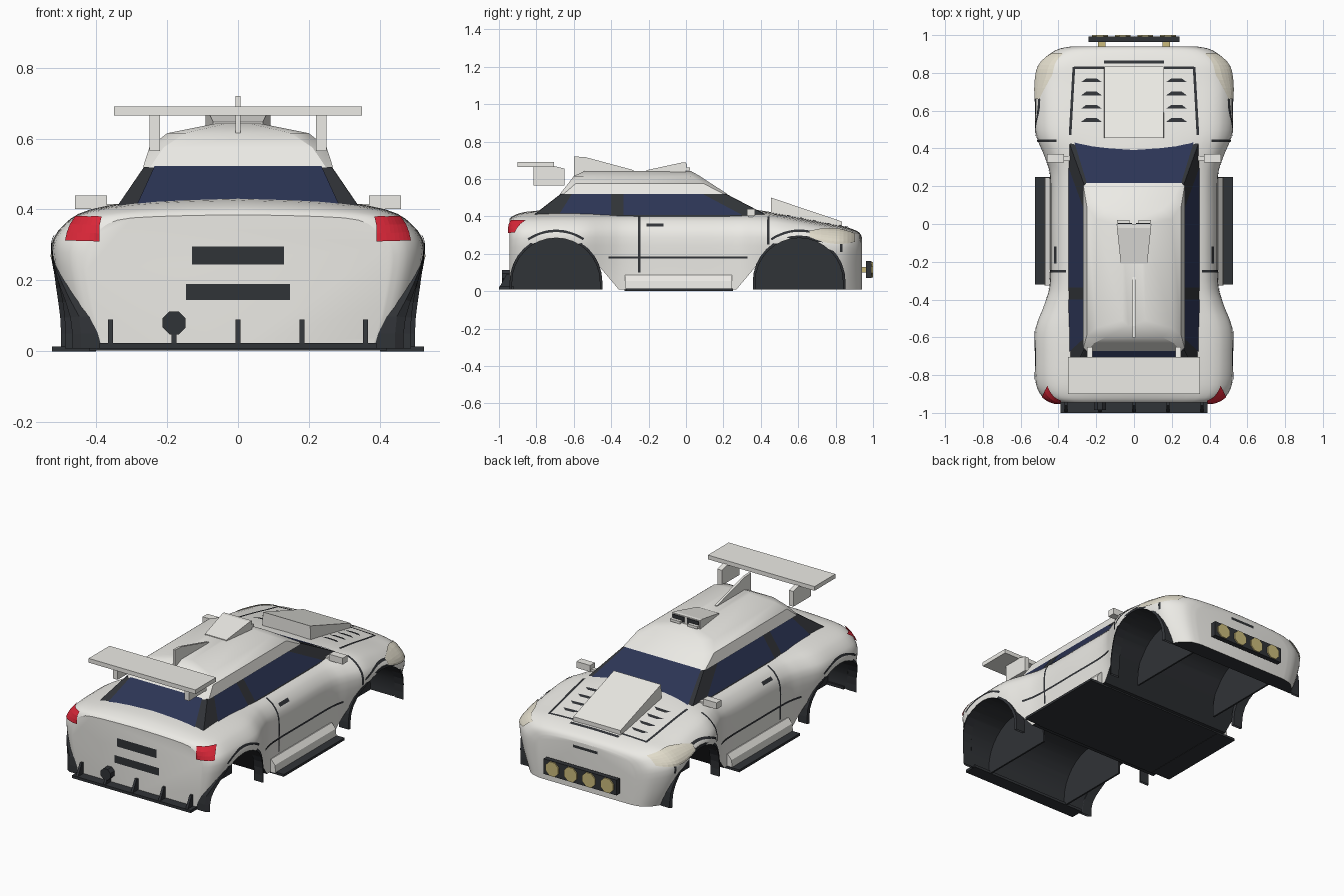
import bpy, bmesh, math
from mathutils import Vector
from mathutils.bvhtree import BVHTree

if "Cube" in bpy.data.objects:
    bpy.data.objects.remove(bpy.data.objects["Cube"])

def mat(name, *c):
    m = bpy.data.materials.new(name)
    m.diffuse_color = (*c, 1)
    m.use_nodes = True
    m.node_tree.nodes["Principled BSDF"].inputs["Base Color"].default_value = m.diffuse_color
    return m
WHITE = mat("white_paint", .84, .83, .79)
DARK = mat("dark_trim", .03, .033, .038)
GLASS = mat("navy_glass", .025, .035, .09)
RED = mat("red_lens", .7, .02, .04)
YELLOW = mat("yellow_lens", .6, .5, .2)
CREAM = mat("cream_lens", .76, .72, .6)

def obj(name, verts, faces, *mats, smooth=None):
    me = bpy.data.meshes.new(name)
    me.from_pydata([tuple(v) for v in verts], [], faces)
    for m in mats:
        me.materials.append(m)
    bm = bmesh.new(); bm.from_mesh(me)
    bmesh.ops.recalc_face_normals(bm, faces=bm.faces)
    bm.to_mesh(me); bm.free()
    o = bpy.data.objects.new(name, me)
    bpy.context.collection.objects.link(o)
    if smooth:
        shade(o, smooth)
    return o

def shade(o, angle):
    bpy.ops.object.select_all(action='DESELECT')
    o.select_set(True)
    bpy.context.view_layer.objects.active = o
    bpy.ops.object.shade_smooth_by_angle(angle=math.radians(angle))

def loft(name, rings, *mats, smooth=None):
    n = len(rings[0])
    faces = [(i*n+j, i*n+(j+1) % n, (i+1)*n+(j+1) % n, (i+1)*n+j)
             for i in range(len(rings)-1) for j in range(n)]
    faces += [tuple(range(n)), tuple(range((len(rings)-1)*n, len(rings)*n))]
    return obj(name, sum(rings, []), faces, *mats, smooth=smooth)

def prism(name, yz, x0, x1, *mats):
    return loft(name, [[(x, y, z) for y, z in yz] for x in (x0, x1)], *mats)

def box(name, x0, x1, y0, y1, z0, z1, m):
    return prism(name, [(y0, z0), (y1, z0), (y1, z1), (y0, z1)], x0, x1, m)

def spline(pts, n):
    """Catmull-Rom through tuples."""
    out = []
    for i in range(len(pts)-1):
        a, b, c, d = pts[max(i-1, 0)], pts[i], pts[i+1], pts[min(i+2, len(pts)-1)]
        for k in range(n):
            t = k/n
            out.append(tuple(.5*(2*q+(r-p)*t+(2*p-5*q+4*r-s)*t*t+(3*q-p-3*r+s)*t**3)
                             for p, q, r, s in zip(a, b, c, d)))
    return out + [pts[-1]]

# Lower body: y, half width, bottom half width, shoulder height, crown height
SECT = [(-.945, .43, .38, .37, .385), (-.92, .48, .42, .385, .405), (-.85, .518, .45, .395, .425),
        (-.7, .525, .46, .4, .435), (-.55, .52, .46, .4, .435), (-.42, .472, .45, .4, .43),
        (-.3, .442, .44, .4, .43), (0, .44, .44, .4, .43), (.25, .442, .44, .4, .43),
        (.36, .475, .45, .4, .435), (.47, .518, .46, .395, .42), (.6, .525, .465, .375, .395),
        (.75, .523, .45, .345, .365), (.85, .498, .43, .328, .345), (.92, .415, .37, .3, .318),
        (.94, .33, .3, .27, .29)]
rings = []
for y, w, wb, zs, zt in spline(SECT, 4):
    half = spline([(wb, .01), (wb*.4+w*.6, .35*zs), (w, .72*zs), (w*.935, .89*zs), (w*.79, zs),
                   (w*.45, zt*.75+zs*.25), (0, zt)], 3)
    rings.append([(0, y, .01)] + [(x, y, z) for x, z in half] +
                 [(-x, y, z) for x, z in half[-2::-1]])
body = loft("lower_body", rings, WHITE, DARK)
for p in body.data.polygons:
    if p.center.z < .011:
        p.material_index = 1
bm = bmesh.new(); bm.from_mesh(body.data)
SURF = BVHTree.FromBMesh(bm); bm.free()

def width(y):
    hit = SURF.ray_cast(Vector((1, max(-.94, min(.93, y)), .26)), Vector((-1, 0, 0)))
    return hit[0].x if hit[0] else .4

# Wheel tunnels, inner walls and arch lips
def arch(yc, r, low=.008, n=16):
    return [(yc+r, low)] + [(yc+r*math.cos(math.pi*i/n), .05+r*math.sin(math.pi*i/n))
                            for i in range(n+1)] + [(yc-r, low)]
for end, yc, slope in (("rear", -.695, 1), ("front", .605, -1)):
    prof = arch(yc, .235, -.02)
    # the sill end slopes away from the wheel
    ends = [(yc+slope*.36, -.02), (yc+slope*.225, .14)]
    prof = (ends + prof[5:]) if slope > 0 else (prof[:-5] + ends[::-1])
    cut = prism("arch_cutter", prof, -.7, .7, WHITE, DARK)
    for p in cut.data.polygons:
        p.material_index = 1
    md = body.modifiers.new("arch", 'BOOLEAN')
    md.object, md.operation, md.solver = cut, 'DIFFERENCE', 'EXACT'
    bpy.context.view_layer.objects.active = body
    bpy.ops.object.modifier_apply(modifier="arch")
    bpy.data.objects.remove(cut)
    for s in (1, -1):
        prism(end+"_well_wall", arch(yc, .24), s*.27, s*.28, DARK)
        outer, inner = arch(yc, .248), arch(yc, .234)
        loop = [[(s*(width(y)-.06), y, z) for y, z in outer], [(s*width(y), y, z) for y, z in outer],
                [(s*width(y), y, z) for y, z in inner], [(s*(width(y)-.06), y, z) for y, z in inner]]
        n = len(outer)
        obj(end+"_arch_lip", sum(loop, []),
            [(a*n+j, a*n+j+1, (a+1) % 4*n+j+1, (a+1) % 4*n+j) for a in range(4) for j in range(n-1)], DARK)
shade(body, 25)

# Patches projected on the body
def patch(name, fn, d, nu, nv, m, off=.004):
    d = Vector(d).normalized()
    ids, keep, fs = {}, [], []
    for i in range(nu+1):
        for j in range(nv+1):
            hit = SURF.ray_cast(Vector(fn(i/nu, j/nv)), d)
            if hit[0]:
                ids[i, j] = len(keep)
                keep.append(hit[0] + hit[1]*off)
    for i in range(nu):
        for j in range(nv):
            q = [(i, j), (i+1, j), (i+1, j+1), (i, j+1)]
            if all(k in ids for k in q):
                fs.append([ids[k] for k in q])
    return obj(name, keep, fs, m)

def side(name, y0, y1, z0, z1, m, nu=8, nv=4):
    for s in (1, -1):
        patch(name, lambda u, v: (s, y0+(y1-y0)*u, z0+(z1-z0)*v), (-s, 0, 0), nu, nv, m)

def hood(name, x0, y0, x1, y1, w, along_x=False):
    for s in (1, -1):
        patch(name, lambda u, v: (s*(x0+(x1-x0)*u + (0 if along_x else (v-.5)*w)),
                                  y0+(y1-y0)*u + ((v-.5)*w if along_x else 0), 1), (0, 0, -1), 8, 1, DARK)

def face(name, y, x0, x1, z0, z1):
    patch(name, lambda u, v: (x0+(x1-x0)*u, y, z0+(z1-z0)*v), (0, -y, 0), 8, 2, DARK)

side("door_rear_line", -.256, -.244, .1, .395, DARK, 1, 12)
side("door_front_line", .435, .447, .25, .395, DARK, 1, 8)
side("door_crease_line", -.415, .33, .174, .186, DARK, 24, 1)
side("door_handle", -.21, -.12, .343, .36, DARK)
side("bumper_line", .822, .834, .21, .32, DARK, 1, 8)
for s in (1, -1):
    # swept headlight, tall in the middle
    patch("headlight", lambda u, v: (s, .66+.24*u, .303-.02*u+(v-.5)*.08*math.sin(math.pi*(.12+.7*u))),
          (-s, 0, 0), 12, 6, CREAM, .006)
    patch("tail_light", lambda u, v: (s*(.395+.075*u)+s*.15, -1.255+.07*u, .31+.065*v),
          (-s*.15, .3, 0), 8, 3, RED, .008)
    for yc in (-.695, .605):
        patch("arch_trim", lambda u, v: (s, yc+(.265+.012*v)*math.cos(1+1.15*u),
                                         .05+(.265+.012*v)*math.sin(1+1.15*u)), (-s, 0, 0), 12, 1, DARK)
    for y in (.55, .62, .69, .76):
        patch("hood_vent", lambda u, v: (s*(.17+.11*u), y-.01+v*.02*min(1, 2-2*abs(2*u-1)), 1),
              (0, 0, -1), 8, 1, DARK)
face("rear_vent", -2, -.13, .13, .245, .295)
face("plate_recess", -2, -.147, .147, .145, .19)
face("nose_slot", 2, -.08, .08, .252, .268)
hood("hood_side_line", .338, .47, .318, .83, .014)
hood("hood_front_line", .318, .826, .16, .826, .012, True)
hood("hood_slot", .16, .856, 0, .856, .016, True)

# Cabin: dark pillar band and white roof
def ring(z, hx, yr, yf, c):
    h = [(hx-c, yr), (hx, yr+c), (hx, yf-c), (hx-c, yf)]
    return [(x, y, z) for x, y in h] + [(-x, y, z) for x, y in h[::-1]]
loft("window_band", [ring(.36, .37, -.84, .47, .004), ring(.40, .347, -.825, .445, .004),
                     ring(.52, .265, -.67, .215, .004)], DARK)
loft("roof", [ring(.519, .268, -.675, .222, .02), ring(.575, .25, -.63, .135, .04),
              ring(.615, .2, -.6, .075, .05), ring(.643, .06, -.54, .025, .03)], WHITE, smooth=30)

# Glass panels on the sloping band
def quad(name, pts):
    nrm = (pts[1]-pts[0]).cross(pts[3]-pts[0]).normalized()
    if nrm.z < 0:
        nrm = -nrm
    obj(name, [p+nrm*.004 for p in pts], [(0, 1, 2, 3)], GLASS)
def side_pt(s, y, z):
    return Vector((s*(.347-.082*(z-.4)/.12), y, z))
for s in (1, -1):
    for yb0, yb1, yt1, yt0 in ((-.68, -.40, -.40, -.61), (-.335, .3, .09, -.335)):
        quad("side_window", [side_pt(s, yb0, .405), side_pt(s, yb1, .405),
                             side_pt(s, yt1, .517), side_pt(s, yt0, .517)])
for name, yb, yt, wb, wt in (("windscreen", .445, .215, .32, .25), ("rear_window", -.825, -.67, .29, .235)):
    quad(name, [Vector(p) for p in ((-wb, yb, .40), (wb, yb, .40), (wt, yt, .52), (-wt, yt, .52))])

# Scoops and roof fin
loft("hood_scoop", [[(-.16, y, z0), (.16, y, z0), (.155, y, z1), (-.155, y, z1)]
                    for y, z0, z1 in ((.455, .38, .5), (.835, .32, .372))], WHITE)
loft("roof_scoop", [[(-w, y, .63), (w, y, .63), (w, y, z), (-w, y, z)]
                    for y, w, z in ((-.21, .07, .647), (-.02, .09, .688), (.0, .092, .688))], WHITE)
for s in (1, -1):
    box("scoop_inlet", s*.01, s*.085, 0, .004, .65, .682, DARK)
    box("scoop_lip", s*.025, s*.09, 0, .022, .645, .66, WHITE)
prism("roof_fin", [(-.6, .61), (-.6, .72), (-.54, .717), (-.28, .647), (-.28, .63)], -.007, .007, WHITE)

# Rear wing
box("wing_plane", -.35, .35, -.9, -.705, .665, .69, WHITE)
# Mirrors, wing posts and sills on both sides
for s in (1, -1):
    prism("wing_post", [(-.815, .565), (-.65, .565), (-.65, .655), (-.71, .67), (-.815, .67)],
          s*.22, s*.25, WHITE)
    box("mirror", s*.37, s*.46, .325, .37, .402, .44, WHITE)
    box("mirror_stem", s*.34, s*.38, .335, .36, .395, .415, WHITE)
    loft("side_skirt", [[(s*x, y, z) for x, z in ((.42, .01), (.475, .01), (.47, .055), (.445, .085), (.42, .085))]
                        for y in (-.325, .245)], WHITE)
    box("skirt_blade", s*.4, s*.525, -.32, .25, 0, .014, DARK)
box("floor_pan", -.42, .42, -.33, .25, .002, .012, DARK)

# Rear diffuser and exhaust
box("diffuser_plate", -.39, .39, -1, -.92, .008, .024, DARK)
for x in (-.36, -.18, 0, .18, .36):
    prism("diffuser_fin", [(-.998, .02), (-.935, .02), (-.935, .09), (-.96, .09)], x-.007, x+.007, DARK)

def disc(name, x, z, r, y0, y1, m):
    loft(name, [[(x+r*math.cos((i+.5)*math.pi/4), y, z+r*math.sin((i+.5)*math.pi/4))
                 for i in range(8)] for y in (y0, y1)], m)
disc("exhaust_pipe", -.18, .08, .035, -.985, -.935, DARK)

# Front lamp bar
box("lamp_bar", -.24, .24, .963, .993, .07, .16, DARK)
for x in (-.18, -.06, .06, .18):
    disc("lamp", x, .115, .045, .985, 1, YELLOW)
for x in (-.17, .17):
    box("lamp_bracket", x-.02, x+.02, .93, .965, .1, .13, YELLOW)
